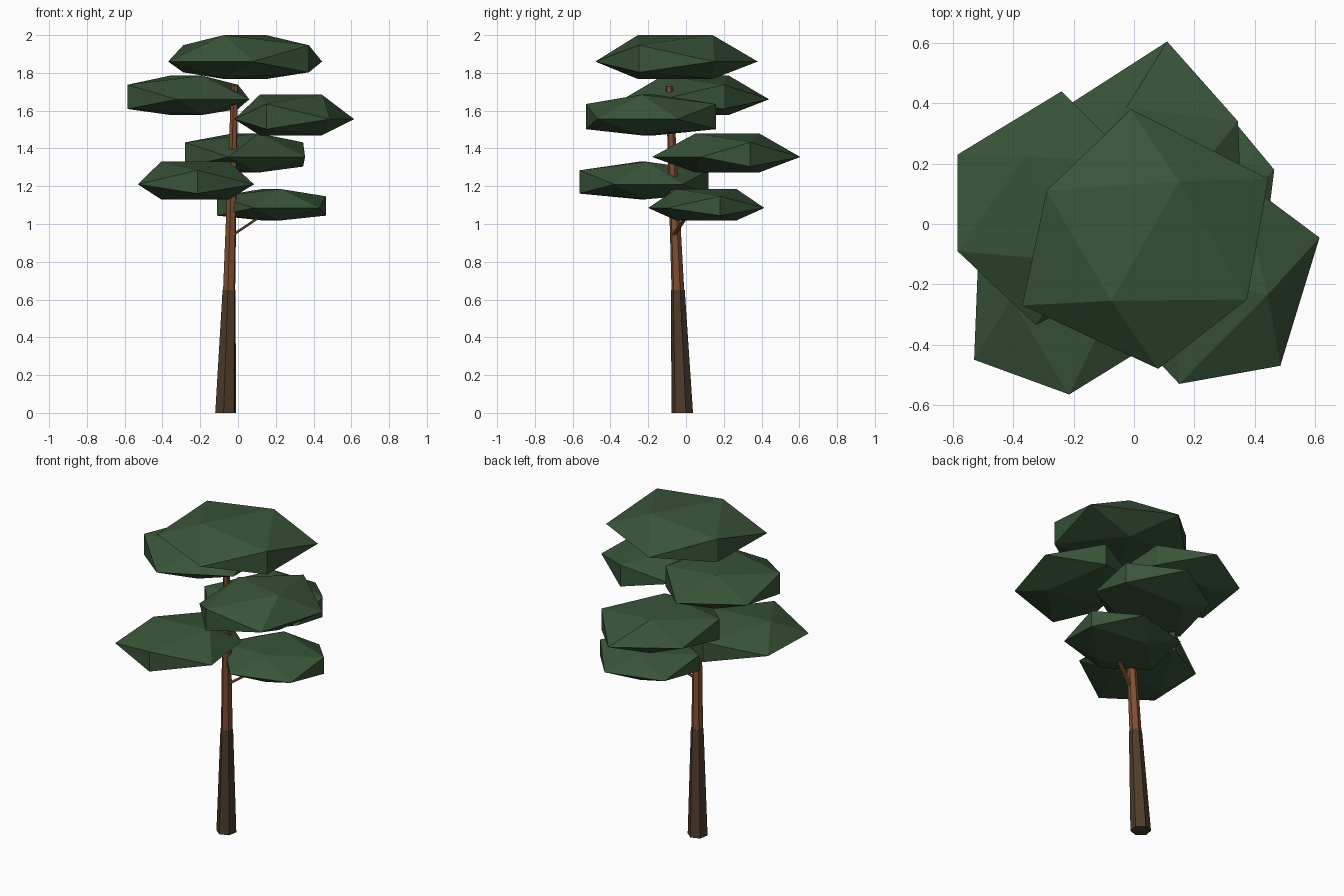
import bpy, bmesh, math
from mathutils import Vector

cube = bpy.data.objects.get("Cube")
if cube:
    bpy.data.objects.remove(cube, do_unlink=True)


def make_material(name, colour):
    mat = bpy.data.materials.new(name)
    mat.use_nodes = True
    mat.diffuse_color = (*colour, 1)
    shader = next(n for n in mat.node_tree.nodes if n.type == 'BSDF_PRINCIPLED')
    shader.inputs["Base Color"].default_value = (*colour, 1)
    shader.inputs["Roughness"].default_value = 0.9
    return mat


needle_green = make_material("needle green", (0.04, 0.088, 0.04))
warm_bark = make_material("warm bark", (0.215, 0.076, 0.033))
dark_bark = make_material("dark bark", (0.076, 0.046, 0.024))


def add_object(name, bm, material):
    bmesh.ops.recalc_face_normals(bm, faces=bm.faces)
    mesh = bpy.data.meshes.new(name)
    bm.to_mesh(mesh)
    bm.free()
    mesh.materials.append(material)
    obj = bpy.data.objects.new(name, mesh)
    bpy.context.scene.collection.objects.link(obj)
    return obj


def tapered_limb(name, start, end, r_start, r_end, material, sides=6, turn=-100):
    """Straight faceted limb with level end rings."""
    bm = bmesh.new()
    rings = []
    for centre, radius in ((start, r_start), (end, r_end)):
        ring = []
        for k in range(sides):
            a = math.radians(turn) + math.tau * k / sides
            offset = Vector((math.cos(a), math.sin(a), 0)) * radius
            ring.append(bm.verts.new(Vector(centre) + offset))
        rings.append(ring)
    low, high = rings
    for k in range(sides):
        n = (k + 1) % sides
        bm.faces.new((low[k], low[n], high[n], high[k]))
    bm.faces.new(low[::-1])
    bm.faces.new(high)
    return add_object(name, bm, material)


def foliage_pad(name, level, rise, outline):
    """Flattened twenty-sided clump with a six-cornered outline.
    Corners 1 and 4 are upright edges; the others lie on the rim."""
    golden = 0.618
    drop = 0.66 * rise
    pts = [Vector((x, y, level)) for x, y in outline]
    up, down = Vector((0, 0, rise)), Vector((0, 0, -drop))
    centre = sum(pts, Vector()) / len(pts)
    corners = [pts[i] for i in (0, 2, 3, 5)]
    for i in (1, 4):
        corners += [pts[i] + up * golden, pts[i] + down * golden]
    # Short ridges on the crown and the underside
    for a, b in ((5, 0), (2, 3)):
        ridge = centre.lerp((pts[a] + pts[b]) / 2, golden)
        corners += [ridge + up, ridge + down]
    bm = bmesh.new()
    for c in corners:
        bm.verts.new(c)
    bmesh.ops.convex_hull(bm, input=bm.verts)
    return add_object(name, bm, needle_green)


# Trunk: dark foot and warm upper stem
foot, joint, tip = (-0.066, -0.02, 0), (-0.047, -0.043, 0.65), (-0.018, -0.088, 1.73)
tapered_limb("lower_trunk", foot, joint, 0.058, 0.037, dark_bark)
tapered_limb("upper_trunk", joint, tip, 0.034, 0.019, warm_bark)

# Side branch under the lowest clump
tapered_limb("side_branch", (-0.03, -0.065, 0.94), (0.18, 0.03, 1.08),
             0.014, 0.01, warm_bark, sides=5)

# Foliage clumps from the crown down: rim height, rise, outline
pads = {
    "crown_foliage": (1.86, 0.14, ((-.37, -.27), (-.29, .11), (-.01, .38),
                                   (.445, .15), (.375, -.25), (.08, -.48))),
    "upper_right_foliage": (1.66, 0.125, ((-.585, .23), (-.585, -.09), (-.325, -.335),
                                          (.06, -.13), (0, .2), (-.24, .44))),
    "upper_left_foliage": (1.555, 0.13, ((-.02, -.35), (.15, -.53), (.485, -.47),
                                         (.615, -.045), (.34, .16), (.06, .06))),
    "back_foliage": (1.355, 0.125, ((.355, .08), (.345, .34), (.11, .605),
                                    (-.24, .38), (-.28, .07), (-.05, -.18))),
    "front_right_foliage": (1.21, 0.12, ((-.53, -.45), (-.215, -.565), (.085, -.38),
                                         (.04, -.02), (-.2, .12), (-.515, -.07))),
    "lowest_foliage": (1.085, 0.1, ((.43, -.1), (.465, .18), (.27, .415),
                                    (-.075, .32), (-.11, .02), (.085, -.2))),
}
for name, (level, rise, outline) in pads.items():
    foliage_pad(name, level, rise, outline)
